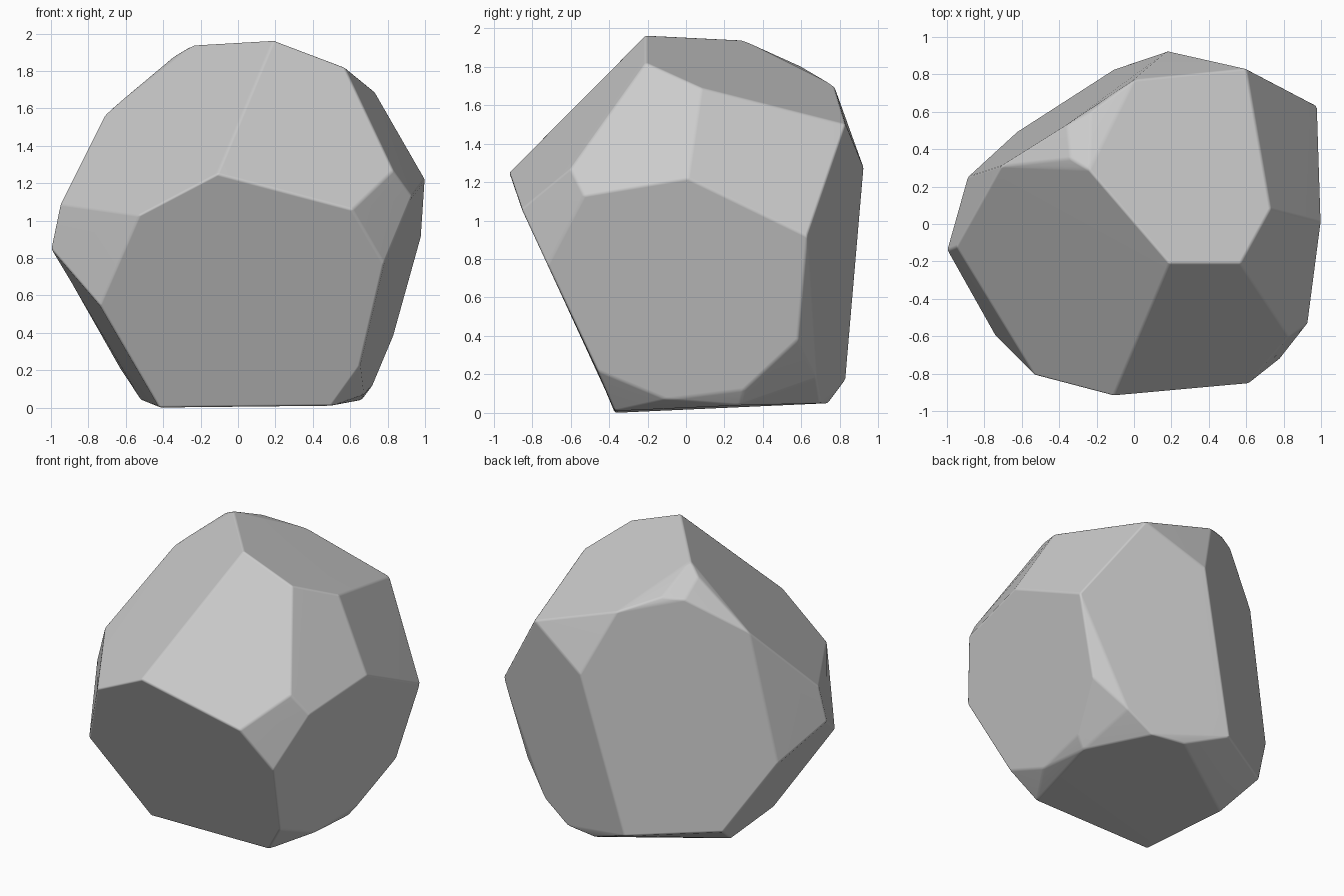
import bpy, bmesh, math

if "Cube" in bpy.data.objects:
    bpy.data.objects.remove(bpy.data.objects["Cube"])

# Corner points of the faceted boulder, grouped by region
crown = [(.19, -.21, 1.965), (.57, -.21, 1.82), (.73, .08, 1.69), (.60, .83, 1.50),
         (0, .77, 1.70), (-.23, .60, 1.80), (-.36, .53, 1.79), (-.34, .35, 1.88), (-.24, .29, 1.94)]
waist = [(-.11, -.92, 1.25), (.61, -.855, 1.06), (.83, -.60, 1.27), (.93, -.53, 1.13),
         (.78, -.72, .77), (1.0, .01, 1.22), (.98, .63, .92), (.18, .925, 1.27),
         (-.71, .31, 1.57), (-.95, -.12, 1.09), (-1.0, -.14, .85), (-.89, .25, .67),
         (-.53, -.81, 1.03), (-.74, -.60, .55)]
base = [(.65, -.46, .22), (.67, -.10, .07), (.72, .30, .12), (.83, .58, .38), (.62, .68, .18),
        (-.10, .83, .17), (-.63, .49, .21), (-.42, -.37, 0), (.50, -.37, .01),
        (.66, .28, .04), (.43, .70, .05), (.20, .74, .05), (-.52, .24, .04)]

# Boulder: convex hull with nearly flat neighbours merged into single facets
bm = bmesh.new()
for p in crown + waist + base:
    bm.verts.new(p)
hull = bmesh.ops.convex_hull(bm, input=bm.verts)
loose = [v for v in bm.verts if not v.link_faces]
bmesh.ops.delete(bm, geom=loose, context='VERTS')
bmesh.ops.dissolve_limit(bm, angle_limit=math.radians(7), verts=bm.verts, edges=bm.edges)
bmesh.ops.recalc_face_normals(bm, faces=bm.faces)
mesh = bpy.data.meshes.new("boulder")
bm.to_mesh(mesh)
bm.free()
boulder = bpy.data.objects.new("boulder", mesh)
bpy.context.collection.objects.link(boulder)
for poly in mesh.polygons:
    poly.use_smooth = True

# Worn edges: narrow rounded bevel, facets kept flat
bevel = boulder.modifiers.new("worn_edges", 'BEVEL')
bevel.width = 0.012
bevel.segments = 2
bevel.limit_method = 'ANGLE'
bevel.angle_limit = math.radians(8)
normals = boulder.modifiers.new("flat_facets", 'WEIGHTED_NORMAL')
normals.keep_sharp = True
